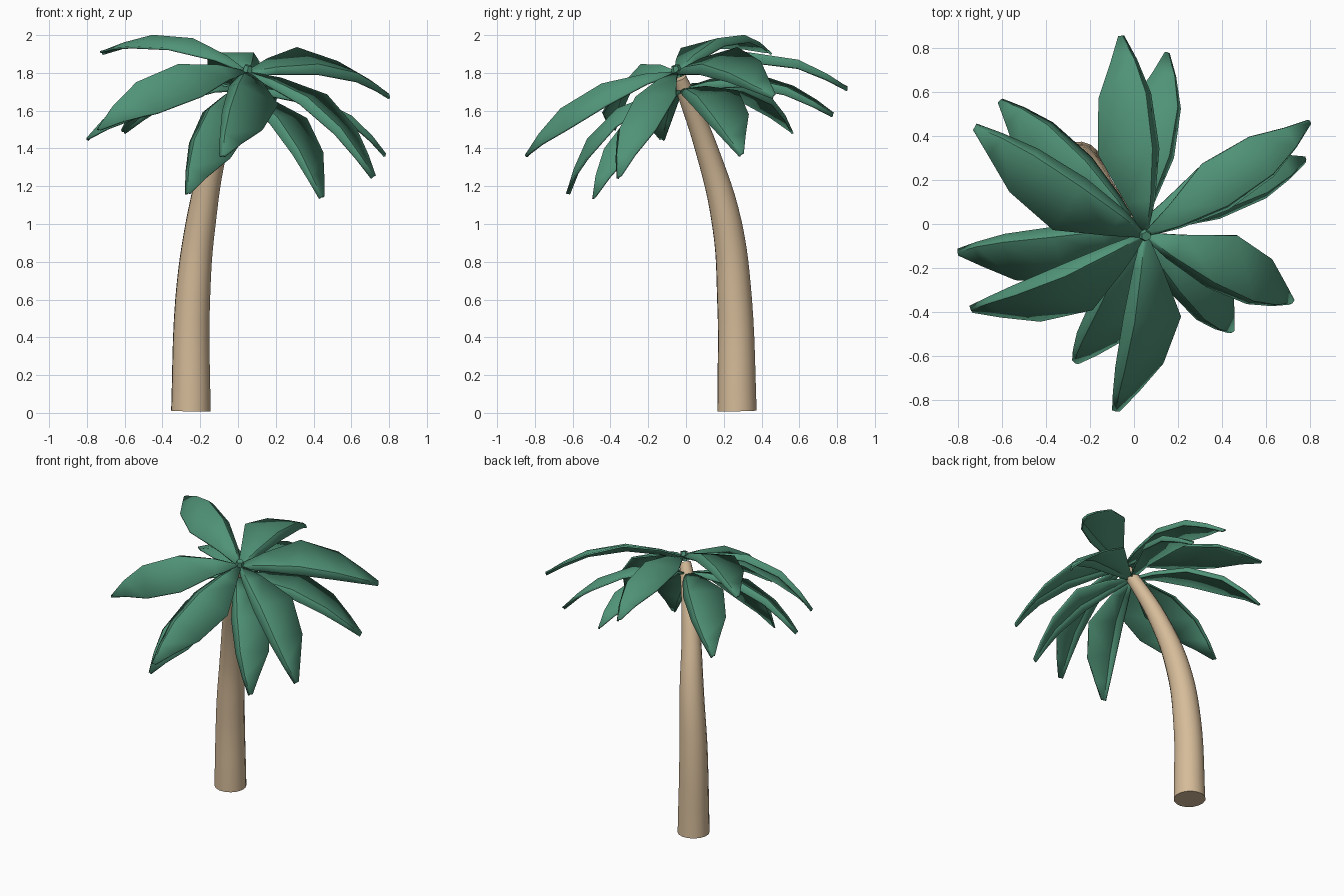
import bpy, bmesh
from math import radians
from mathutils import Vector, Matrix

cube = bpy.data.objects.get("Cube")
if cube:
    bpy.data.objects.remove(cube)


def make_material(name, rgb):
    mat = bpy.data.materials.new(name)
    mat.use_nodes = True
    mat.diffuse_color = (*rgb, 1)
    mat.node_tree.nodes["Principled BSDF"].inputs["Base Color"].default_value = (*rgb, 1)
    return mat


leaf_green = make_material("leaf green", (0.08, 0.29, 0.185))
bark_tan = make_material("bark tan", (0.67, 0.5, 0.32))


def finish(obj, mat, angle):
    obj.data.materials.clear()
    obj.data.materials.append(mat)
    bpy.ops.object.select_all(action='DESELECT')
    obj.select_set(True)
    bpy.context.view_layer.objects.active = obj
    bpy.ops.object.shade_smooth_by_angle(angle=radians(angle))


# Trunk: a leaning, tapering tube; each point is x, y, z, radius
trunk_path = [(-.25, .27, .01, .105), (-.24, .257, .6, .093), (-.198, .217, 1.0, .08),
              (-.115, .108, 1.4, .061), (-.005, -.005, 1.7, .045), (.03, -.035, 1.775, .037)]
curve = bpy.data.curves.new("trunk", 'CURVE')
curve.dimensions = '3D'
curve.bevel_depth = 1
curve.bevel_resolution = 6
curve.resolution_u = 6
curve.use_fill_caps = True
spline = curve.splines.new('BEZIER')
spline.bezier_points.add(len(trunk_path) - 1)
for point, (x, y, z, r) in zip(spline.bezier_points, trunk_path):
    point.co = (x, y, z)
    point.radius = r
    point.handle_left_type = point.handle_right_type = 'AUTO'
trunk = bpy.data.objects.new("trunk", curve)
bpy.context.collection.objects.link(trunk)
bpy.context.view_layer.objects.active = trunk
trunk.select_set(True)
bpy.ops.object.convert(target='MESH')
trunk = bpy.context.view_layer.objects.active
finish(trunk, bark_tan, 40)

# Leaf cross-sections: distance along, then (sideways, up) of broad edge, rib, narrow edge
sections = [
    (0, (.015, 0), (0, .008), (-.015, 0)),
    (.16, (.105, .02), (.01, .075), (-.028, .06)),
    (.41, (.22, .012), (.02, .14), (-.035, .122)),
    (.69, (.175, .005), (.01, .13), (-.035, .112)),
    (.87, (.085, .01), (0, .07), (-.028, .056)),
    (1, (.015, 0), (0, .006), (-.02, 0)),
]


def make_leaf(name, base, tip, roll, arch):
    base, tip = Vector(base), Vector(tip)
    span = tip - base
    forward = span.normalized()
    side = Vector((0, 0, 1)).cross(forward).normalized()
    # A positive roll lifts the broad edge
    side = Matrix.Rotation(radians(roll), 3, forward) @ side
    up = forward.cross(side) * arch
    size = span.length / .915
    bm = bmesh.new()
    rows = [[bm.verts.new(base + span * along + (side * s + up * u) * size)
             for s, u in points] for along, *points in sections]
    for a, b in zip(rows, rows[1:]):
        for i in range(2):
            bm.faces.new((a[i], a[i + 1], b[i + 1], b[i]))
    mesh = bpy.data.meshes.new(name)
    bm.to_mesh(mesh)
    bm.free()
    leaf = bpy.data.objects.new(name, mesh)
    bpy.context.collection.objects.link(leaf)
    finish(leaf, leaf_green, 24)
    solid = leaf.modifiers.new("thickness", 'SOLIDIFY')
    solid.thickness = .012
    solid.offset = -1


# Two rings of leaves: tip position, roll and arch of each
upper_leaves = [((-.06, .855, 1.72), 37, 1.15), ((.8, .465, 1.68), 55, 1),
                ((.72, -.355, 1.25), 36, 1), ((-.08, -.85, 1.36), 1, 1),
                ((-.74, -.39, 1.5), -3, 1.3), ((-.725, .44, 1.91), 20, 1)]
lower_leaves = [((.15, .78, 1.58), 44, 1.2), ((.78, .295, 1.37), 40, 1),
                ((.445, -.49, 1.14), 30, 1), ((-.265, -.63, 1.16), 8, 1.25),
                ((-.8, -.13, 1.45), 12, 1.1), ((-.61, .56, 1.49), 34, 1.1)]
for ring, base, leaves in (("upper", (.05, -.05, 1.8), upper_leaves),
                           ("lower", (.01, -.02, 1.71), lower_leaves)):
    for n, (tip, roll, arch) in enumerate(leaves):
        make_leaf(f"{ring}_leaf_{n + 1}", base, tip, roll, arch)

# Bud where the leaves meet
bpy.ops.mesh.primitive_cone_add(vertices=6, radius1=.035, radius2=.022, depth=.06,
                                location=(.05, -.05, 1.81), rotation=(.2, .2, 0))
bud = bpy.context.object
bud.name = "crown_bud"
finish(bud, leaf_green, 24)
